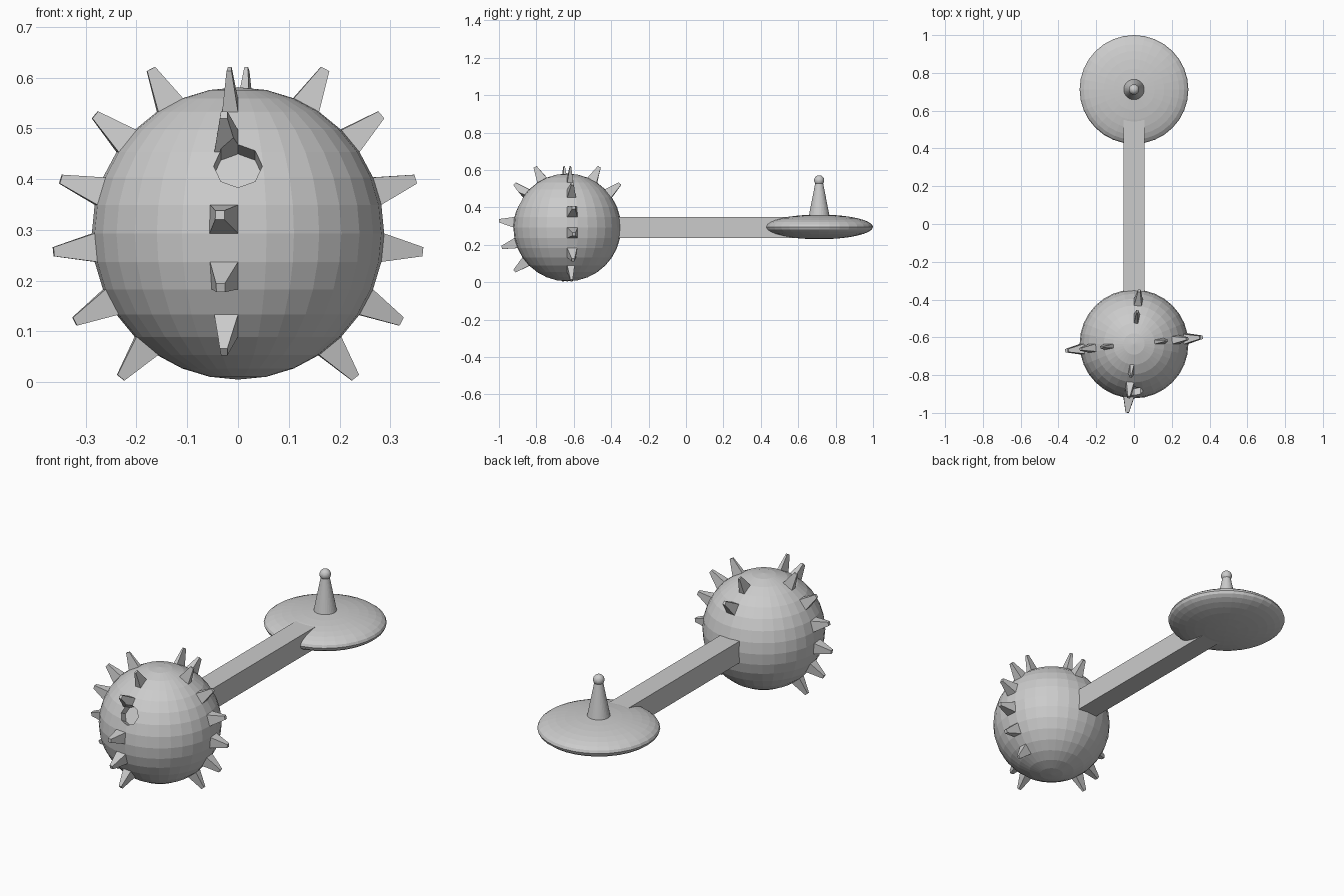
import bpy, bmesh, math
from mathutils import Matrix, Vector

if "Cube" in bpy.data.objects:
    bpy.data.objects.remove(bpy.data.objects["Cube"])

grey = bpy.data.materials.new("plain_grey")
grey.diffuse_color = (0.6, 0.6, 0.6, 1)
grey.use_nodes = True
grey.node_tree.nodes["Principled BSDF"].inputs["Base Color"].default_value = grey.diffuse_color

R = 0.288
STEP = math.radians(11.25)
CENTRE = Vector((0, -0.635, 0.293))
DISC = Vector((0, 0.712, 0.296))


def finish(bm, name, loc=(0, 0, 0)):
    bmesh.ops.recalc_face_normals(bm, faces=bm.faces)
    me = bpy.data.meshes.new(name)
    bm.to_mesh(me)
    bm.free()
    me.materials.append(grey)
    ob = bpy.data.objects.new(name, me)
    ob.location = loc
    bpy.context.collection.objects.link(ob)
    return ob


# Spiked ball: single sphere faces are pulled out into tapered spikes
bm = bmesh.new()
bmesh.ops.create_uvsphere(bm, u_segments=32, v_segments=16, radius=R)
columns = {0: (5, 3, 1, -1, -3, -5),      # right side
           16: (5, 3, 1, -1, -3, -5),     # left side
           23: (5, 3, 0, -2, -4),         # front
           7: (5, 3)}                     # back, above the handle
picked = []
for f in bm.faces:
    c = f.calc_center_median()
    seg = int((math.atan2(c.y, c.x) % (2 * math.pi)) / STEP)
    band = math.floor(math.asin(c.z / c.length) / STEP)
    if band in columns.get(seg, ()):
        picked.append(f)
tips = bmesh.ops.extrude_discrete_faces(bm, faces=picked)["faces"]
for f in tips:
    c = f.calc_center_median()
    tip = c.normalized() * 0.367
    for v in f.verts:
        v.co = tip + (v.co - c) * 0.32
ball = finish(bm, "spiked_ball", CENTRE)

# Eight-sided socket sunk into the front of the ball
bm = bmesh.new()
el = math.radians(28)
axis = Vector((0, -math.cos(el), math.sin(el)))
depth = 0.075
mat = Matrix.Translation(axis * (0.243 + depth / 2)) @ Matrix.Rotation(math.pi / 2 - el, 4, 'X')
bmesh.ops.create_cone(bm, cap_ends=True, segments=8, radius1=0.048, radius2=0.048,
                      depth=depth, matrix=mat)
cutter = finish(bm, "socket_cutter", CENTRE)
cutter.hide_render = True
mod = ball.modifiers.new("socket", 'BOOLEAN')
mod.operation = 'DIFFERENCE'
mod.solver = 'EXACT'
mod.object = cutter
bpy.context.view_layer.objects.active = ball
ball.select_set(True)
bpy.ops.object.modifier_apply(modifier="socket")
bpy.data.objects.remove(cutter)

# Square handle
bm = bmesh.new()
y0, y1 = -0.38, 0.62
bmesh.ops.create_cube(bm, size=1, matrix=Matrix.Diagonal((0.111, y1 - y0, 0.112, 1)))
finish(bm, "handle", (0, (y0 + y1) / 2, 0.293))

# Flattened disc
bm = bmesh.new()
bmesh.ops.create_uvsphere(bm, u_segments=32, v_segments=16, radius=R)
bmesh.ops.scale(bm, vec=(1, 1, 0.066 / R), verts=bm.verts)
finish(bm, "disc", DISC)

# Tapered spire with a small ball on top
z0, z1 = 0.30, 0.535
bm = bmesh.new()
bmesh.ops.create_cone(bm, cap_ends=True, segments=32, radius1=0.066, radius2=0.02, depth=z1 - z0)
finish(bm, "spire", (0, DISC.y, (z0 + z1) / 2))
bm = bmesh.new()
bmesh.ops.create_uvsphere(bm, u_segments=32, v_segments=16, radius=0.027)
finish(bm, "spire_ball", (0, DISC.y, 0.545))
